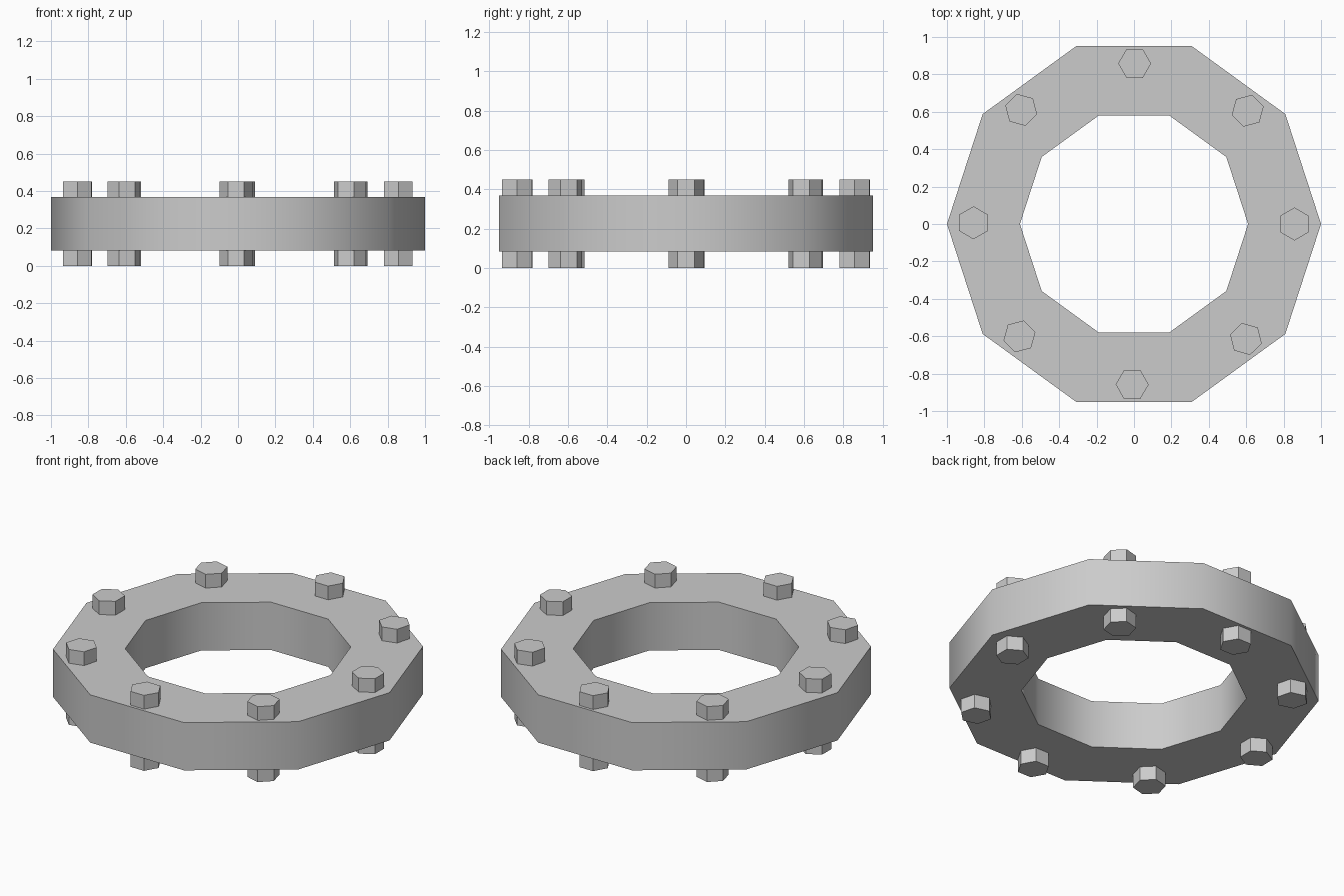
import bpy, bmesh
from math import cos, sin, pi, radians

if "Cube" in bpy.data.objects:
    bpy.data.objects.remove(bpy.data.objects["Cube"])


def add_mesh(name, bm):
    bmesh.ops.recalc_face_normals(bm, faces=bm.faces[:])
    mesh = bpy.data.meshes.new(name)
    bm.to_mesh(mesh)
    bm.free()
    obj = bpy.data.objects.new(name, mesh)
    bpy.context.collection.objects.link(obj)
    return obj


# Flange ring: rectangular section swept round ten sides
SIDES = 10
section = [(1.0, 0.083), (1.0, 0.368), (0.61, 0.368), (0.61, 0.083)]
bm = bmesh.new()
loops = []
for i in range(SIDES):
    a = 2 * pi * i / SIDES
    loops.append([bm.verts.new((r * cos(a), r * sin(a), z)) for r, z in section])
for i in range(SIDES):
    p, q = loops[i], loops[(i + 1) % SIDES]
    for j in range(4):
        k = (j + 1) % 4
        bm.faces.new((p[j], q[j], q[k], p[k]))
ring = add_mesh("flange_ring", bm)
bpy.context.view_layer.objects.active = ring
ring.select_set(True)
bpy.ops.object.shade_smooth_by_angle(angle=radians(40))

# Hex bolts passing through the ring, with the slightly short angular step
HEIGHT, BOLT_R, CIRCLE_R, STEP = 0.45, 0.088, 0.858, radians(44.89)
for n in range(8):
    a = n * STEP
    bm = bmesh.new()
    rim = []
    for i in range(6):
        t = a + pi / 2 + i * pi / 3
        rim.append(bm.verts.new((BOLT_R * cos(t), BOLT_R * sin(t), 0)))
    base = bm.faces.new(rim)
    top = bmesh.ops.extrude_face_region(bm, geom=[base], use_keep_orig=True)["geom"]
    bmesh.ops.translate(bm, vec=(0, 0, HEIGHT),
                        verts=[g for g in top if isinstance(g, bmesh.types.BMVert)])
    bolt = add_mesh(f"hex_bolt_{n + 1}", bm)
    bolt.location = (CIRCLE_R * cos(a), CIRCLE_R * sin(a), 0)
